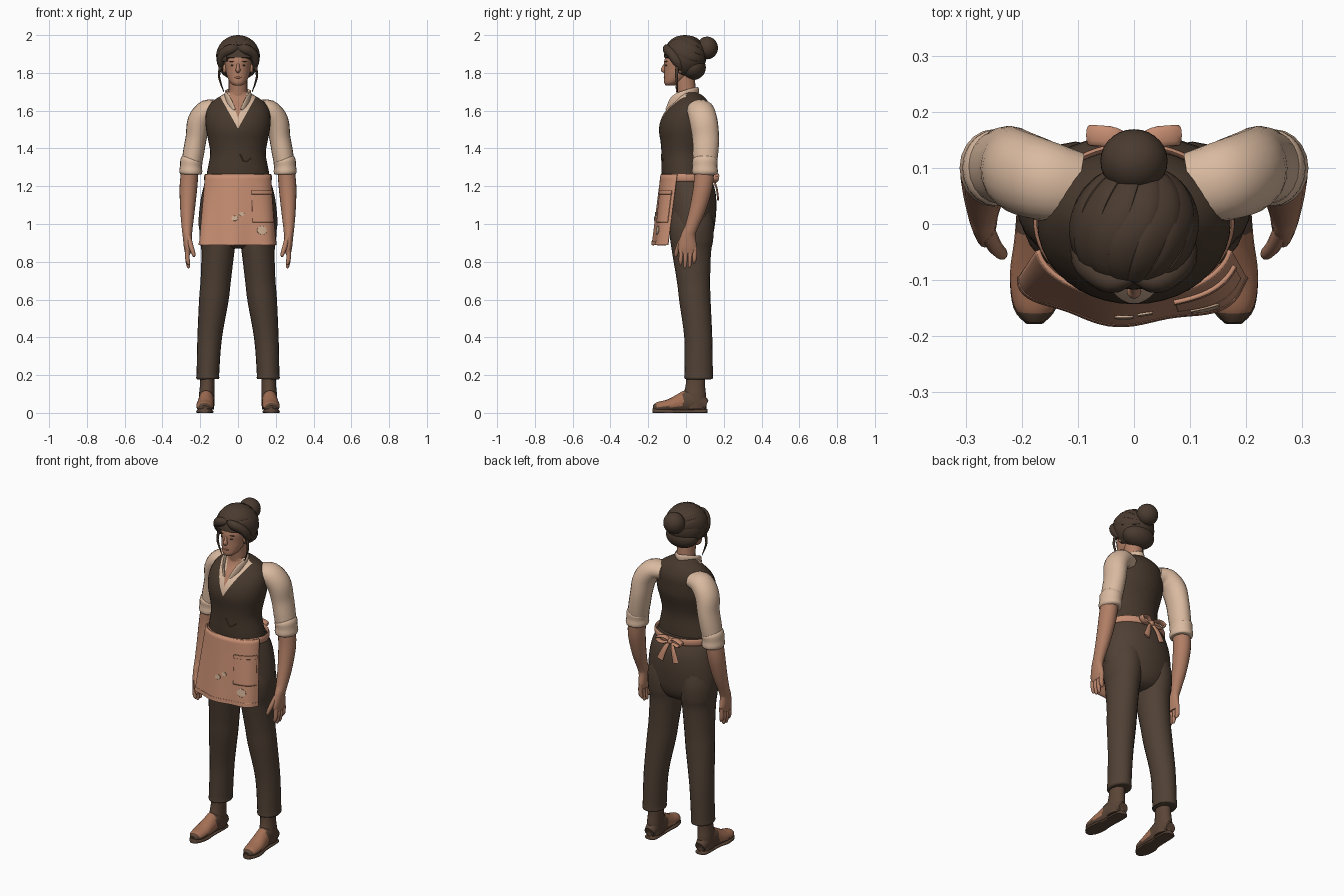
import bpy, bmesh, math
from mathutils import Vector

if "Cube" in bpy.data.objects:
    bpy.data.objects.remove(bpy.data.objects["Cube"], do_unlink=True)


def material(name, r, g, b):
    m = bpy.data.materials.new(name)
    m.use_nodes = True
    m.diffuse_color = (r, g, b, 1)
    m.node_tree.nodes["Principled BSDF"].inputs["Base Color"].default_value = (r, g, b, 1)
    return m


skin = material("skin", .44, .21, .13)
shirt = material("cream shirt", .70, .49, .35)
vest = material("dark vest", .062, .040, .026)
trousers = material("brown trousers", .080, .052, .035)
hair = material("dark hair", .068, .043, .029)
canvas = material("apron canvas", .56, .265, .165)
leather = material("boot leather", .105, .06, .038)
tan = material("tan toe leather", .37, .16, .09)
paint = material("pale paint", .62, .42, .29)
lip = material("lip red", .29, .11, .065)

Y, Z = Vector((0, 1, 0)), Vector((0, 0, 1))


def finish(name, bm, mats, mirror=False, rule=None, angle=50):
    """Turn a bmesh into a smooth shaded, optionally mirrored object."""
    bmesh.ops.recalc_face_normals(bm, faces=bm.faces[:])
    if rule:
        for f in bm.faces:
            f.material_index = rule(f.calc_center_median())
    mesh = bpy.data.meshes.new(name)
    bm.to_mesh(mesh)
    bm.free()
    for m in mats:
        mesh.materials.append(m)
    mesh.shade_smooth()
    mesh.set_sharp_from_angle(angle=math.radians(angle))
    ob = bpy.data.objects.new(name, mesh)
    bpy.context.collection.objects.link(ob)
    if mirror:
        mod = ob.modifiers.new("mirror", "MIRROR")
        mod.use_mirror_merge = False
    return ob


def spline(pts, closed, steps):
    """Smooth interpolation through the control rings."""
    p = [Vector(q) for q in pts]
    n = len(p)
    get = (lambda i: p[i % n]) if closed else (lambda i: p[min(max(i, 0), n - 1)])
    out = []
    for i in range(n if closed else n - 1):
        a, b, c, d = (get(i + k) for k in (-1, 0, 1, 2))
        for s in range(steps):
            t = s / steps
            out.append(b + (c - a) * (t / 2) + (a * 2 - b * 5 + c * 4 - d) * (t * t / 2)
                       + (b * 3 - a - c * 3 + d) * (t ** 3 / 2))
    return out if closed else out + [p[-1]]


def tube(name, mats, pts, mirror=False, ref=Y, axis=None, closed=False, n=20,
         steps=4, rule=None, cuts=(), floor=None):
    """Loft ellipses; each control ring is x, y, z, half width, half depth along ref."""
    path = spline(pts, closed, steps)
    count = len(path)
    bm = bmesh.new()
    rings = []
    for i, q in enumerate(path):
        lo, hi = (i - 1, (i + 1) % count) if closed else (max(i - 1, 0), min(i + 1, count - 1))
        t = axis or (Vector(path[hi][:3]) - Vector(path[lo][:3])).normalized()
        v = (ref - t * ref.dot(t)).normalized()
        u = v.cross(t)
        ring = []
        for k in range(n):
            a = math.tau * k / n
            co = Vector(q[:3]) + u * (q[3] * math.cos(a)) + v * (q[4] * math.sin(a))
            if floor is not None:
                co.z = max(co.z, floor)
            ring.append(bm.verts.new(co))
        rings.append(ring)
    for i in range(count if closed else count - 1):
        a, b = rings[i], rings[(i + 1) % count]
        for k in range(n):
            j = (k + 1) % n
            bm.faces.new((a[k], a[j], b[j], b[k]))
    if not closed:
        bm.faces.new(rings[0])
        bm.faces.new(rings[-1])
    for co, no in cuts:
        bmesh.ops.bisect_plane(bm, geom=bm.verts[:] + bm.edges[:] + bm.faces[:],
                               plane_co=co, plane_no=no)
    return finish(name, bm, mats, mirror, rule)


def ball(name, mat, loc, size, mirror=False, shape=None):
    bm = bmesh.new()
    bmesh.ops.create_uvsphere(bm, u_segments=28, v_segments=18, radius=1)
    for v in bm.verts:
        v.co = Vector(loc) + Vector(a * b for a, b in zip(v.co, size))
        if shape:
            shape(v.co)
    return finish(name, bm, [mat], mirror)


# Trousers: seat and two legs with plain hems
tube("trouser_seat", [trousers], [
    (0, .005, 1.26, .16, .12), (0, .022, 1.18, .187, .132), (0, .03, 1.09, .203, .131),
    (0, .03, .99, .208, .122), (0, .03, .93, .188, .108), (0, .03, .89, .13, .085),
    (0, .03, .87, .06, .05)], axis=Z, n=32)
tube("trouser_legs", [trousers], [
    (.095, .03, 1.10, .08, .10), (.103, .03, 1.0, .099, .116), (.106, .03, .92, .096, .114),
    (.107, .03, .85, .087, .103), (.118, .04, .7, .08, .088), (.128, .047, .6, .078, .083),
    (.15, .065, .4, .065, .074), (.159, .067, .22, .06, .075), (.16, .067, .185, .061, .076),
    (.16, .067, .178, .052, .064)], mirror=True)

# Boots: shaft, foot with a tan vamp, slim sole
tube("boot_shafts", [leather], [
    (.162, .053, .24, .037, .05), (.163, .05, .15, .038, .051), (.166, .047, .09, .041, .06),
    (.167, .045, .02, .041, .064)], mirror=True)
tube("boot_feet", [leather, tan], [
    (.167, .108, .04, .03, .03), (.167, .05, .06, .041, .062), (.168, .01, .06, .042, .062),
    (.171, -.035, .05, .043, .05), (.175, -.09, .038, .046, .034), (.177, -.145, .03, .038, .028),
    (.177, -.172, .024, .018, .016)], mirror=True, ref=Z, floor=.006,
    rule=lambda c: int(-.155 < c.y < -.015 and c.z > .032))
tube("boot_soles", [leather], [
    (.167, .114, .006, .016, .014), (.167, .09, .006, .036, .016), (.17, -.03, .006, .038, .014),
    (.175, -.09, .006, .046, .018), (.177, -.15, .008, .038, .02), (.177, -.177, .01, .016, .018)],
    mirror=True, ref=Z, floor=0)


# Vest with a crisp shirt opening and open throat
def chest_colour(c):
    if c.y > 0 or c.z < 1.5:
        return 0
    if abs(c.x) < .35 * (c.z - 1.56):
        return 2
    return int(abs(c.x) < .56 * (c.z - 1.505))


openings = [(Z * z, Vector((s, 0, -w))) for z, w in ((1.505, .56), (1.56, .35)) for s in (1, -1)]
tube("vest_body", [vest, shirt, skin], [
    (0, -.01, 1.25, .168, .117), (0, -.012, 1.29, .161, .118), (0, -.014, 1.37, .147, .116),
    (0, -.011, 1.43, .155, .123), (0, -.006, 1.50, .169, .137), (0, .002, 1.56, .172, .132),
    (0, .016, 1.61, .162, .116), (0, .026, 1.65, .134, .089), (0, .02, 1.68, .088, .068),
    (0, 0, 1.70, .055, .05)], axis=Z, n=40, cuts=openings, rule=chest_colour)
tube("watch_chain", [leather], [
    (.01, -.129, 1.37, .003, .003), (.035, -.127, 1.33, .003, .003),
    (.07, -.115, 1.35, .003, .003)], n=8)

# Collar and neck
tube("neck", [skin], [
    (0, .01, 1.62, .056, .055), (0, .002, 1.69, .05, .052), (0, -.01, 1.79, .05, .055)])
side = [(.02, -.101, 1.602, .005, .012), (.05, -.064, 1.655, .007, .024),
        (.062, 0, 1.688, .007, .022)]
tube("shirt_collar", [shirt], side + [(0, .062, 1.705, .007, .02)]
     + [(-x, *rest) for x, *rest in reversed(side)], ref=Z, n=12)

# Sleeves, rolled cuffs, forearms and hands
tube("shirt_sleeves", [shirt], [
    (.10, .065, 1.605, .045, .062), (.16, .077, 1.60, .059, .072), (.205, .093, 1.545, .062, .074),
    (.221, .104, 1.46, .056, .071), (.235, .103, 1.38, .056, .068), (.247, .10, 1.31, .054, .062)],
    mirror=True)
tube("rolled_cuffs", [shirt], [
    (.243, .10, 1.345, .05, .06), (.246, .10, 1.335, .059, .068), (.249, .10, 1.305, .058, .066),
    (.25, .10, 1.28, .061, .069), (.251, .10, 1.265, .057, .065), (.251, .10, 1.26, .045, .05)],
    mirror=True, steps=3)
tube("forearms", [skin], [
    (.253, .096, 1.30, .045, .053), (.262, .09, 1.2, .047, .051), (.267, .062, 1.08, .039, .043),
    (.269, .027, .98, .029, .034), (.268, .012, .94, .025, .038), (.266, .008, .88, .021, .05),
    (.264, .01, .845, .016, .046)], mirror=True)
for i, (drop, name) in enumerate(zip((.782, .766, .768, .79),
                                     ("index", "middle", "ring", "little"))):
    y = -.025 + .024 * i
    tube(name + "_fingers", [skin], [
        (.266, y, .875, .013, .013), (.268, y - .002, .82, .012, .012),
        (.262, y - .004, drop + .01, .009, .009), (.26, y - .004, drop, .003, .003)],
        mirror=True, n=10)
tube("thumbs", [skin], [
    (.262, -.012, .93, .014, .018), (.248, -.04, .88, .013, .014), (.235, -.053, .84, .01, .011),
    (.233, -.054, .825, .004, .004)], mirror=True, n=10)


# Apron, pocket, hem and paint spots share one draped surface
def drape(name, mat, u0, u1, t0, t1, lift=0, rounded=False, thick=.008):
    cols, rows = 40, 16
    bm = bmesh.new()
    grid = []
    for j in range(rows + 1):
        for i in range(cols + 1):
            a, b = 2 * i / cols - 1, 2 * j / rows - 1
            if rounded:
                a, b = a * math.sqrt(1 - b * b / 2), b * math.sqrt(1 - a * a / 2)
            u = (u0 + u1 + a * (u1 - u0)) / 2
            t = (t0 + t1 + b * (t1 - t0)) / 2
            ripple = .006 * t * math.cos(9 * u + 1) + lift
            x = (.172 + .033 * t + ripple) * math.sin(1.45 * u)
            y = -.035 - .05 * t - (.096 - .008 * t + ripple) * math.cos(1.45 * u)
            grid.append(bm.verts.new((x, y, 1.262 - .374 * t)))
    for j in range(rows):
        for i in range(cols):
            k = j * (cols + 1) + i
            bm.faces.new((grid[k], grid[k + 1], grid[k + cols + 2], grid[k + cols + 1]))
    ob = finish(name, bm, [mat])
    mod = ob.modifiers.new("thickness", "SOLIDIFY")
    mod.thickness, mod.offset = thick, 0


drape("apron_front", canvas, -1, 1, 0, 1)
drape("apron_hem", canvas, -1, 1, .94, 1, .002)
drape("apron_pocket", canvas, .28, .88, .25, .68, .005)
drape("pocket_rim", canvas, .27, .89, .23, .28, .008)
for i, (u, t, w) in enumerate(((-.06, .62, .06), (.07, .56, .05), (.46, .79, .1))):
    drape(f"paint_spot_{i + 1}", paint, u - w, u + w, t - w * .6, t + w * .6, .007, True, .004)

# Waist tie and bow
tube("waist_tie", [canvas], [
    (.174 * math.sin(math.tau * k / 16), .005 - .135 * math.cos(math.tau * k / 16), 1.245, .006, .02)
    for k in range(16)], ref=Z, closed=True, n=12)
tube("bow_loops", [canvas], [
    (0, .138, 1.24, .006, .012), (.035, .154, 1.263, .006, .018), (.08, .158, 1.25, .006, .018),
    (.055, .152, 1.225, .006, .016), (0, .138, 1.235, .006, .012)], mirror=True, n=12)
tube("bow_tails", [canvas], [
    (.008, .144, 1.235, .008, .006), (.03, .162, 1.19, .015, .005), (.052, .17, 1.13, .02, .005)],
    mirror=True, n=12)
ball("bow_knot", canvas, (0, .147, 1.24), (.017, .014, .017))

# Head and face
tube("head", [skin], [
    (0, -.085, 1.733, .02, .022), (0, -.073, 1.748, .04, .043), (0, -.048, 1.78, .057, .068),
    (0, -.03, 1.82, .066, .085), (0, -.026, 1.87, .07, .088), (0, -.015, 1.93, .062, .075)],
    axis=Z, n=28)
tube("nose", [skin], [
    (0, -.105, 1.855, .007, .008), (0, -.116, 1.828, .009, .011), (0, -.12, 1.815, .013, .013),
    (0, -.108, 1.803, .007, .006)], n=12)
ball("lips", lip, (0, -.109, 1.775), (.02, .009, .007))
ball("eyes", hair, (.028, -.104, 1.84), (.012, .006, .004), True)
ball("eyebrows", hair, (.03, -.104, 1.861), (.018, .007, .003), True)
ball("ears", skin, (.07, -.03, 1.825), (.012, .018, .026), True)


# Hair: cap cleared around the face, swept locks, fringe, nape, bun and loose strands
def clear_face(co):
    if co.z < 1.88:
        co.y = max(co.y, -.04)


ball("hair_cap", hair, (0, -.005, 1.882), (.114, .112, .108), shape=clear_face)
ball("hair_nape", hair, (0, .035, 1.828), (.096, .07, .066))
for i in range(7):
    phi = math.radians(-78 + 26 * i)
    lock = []
    for s in range(8):
        th = math.radians(22 + 18 * s)
        p = phi + .35 * math.cos(th)
        r = math.sin(th)
        lock.append((.104 * math.sin(p) * r, -.005 + .108 * math.cos(th),
                     1.888 + .1 * math.cos(p) * r, .005 + .007 * r, .01 + .024 * r))
    tube(f"swept_lock_{i + 1}", [hair], lock, ref=Vector((math.cos(phi), 0, -math.sin(phi))),
         n=14, steps=3)
tube("fringe_sweeps", [hair], [
    (.004, -.095, 1.93, .016, .012), (.04, -.102, 1.925, .026, .022), (.078, -.075, 1.9, .026, .026),
    (.093, -.045, 1.86, .02, .028), (.088, -.03, 1.82, .008, .012)], mirror=True, n=14)
ball("hair_bun", hair, (0, .112, 1.932), (.06, .057, .06))
tube("loose_strands", [hair], [
    (.09, -.045, 1.85, .01, .01), (.1, -.05, 1.79, .006, .008), (.093, -.048, 1.75, .005, .006),
    (.075, -.045, 1.70, .002, .002)], mirror=True, n=8)
